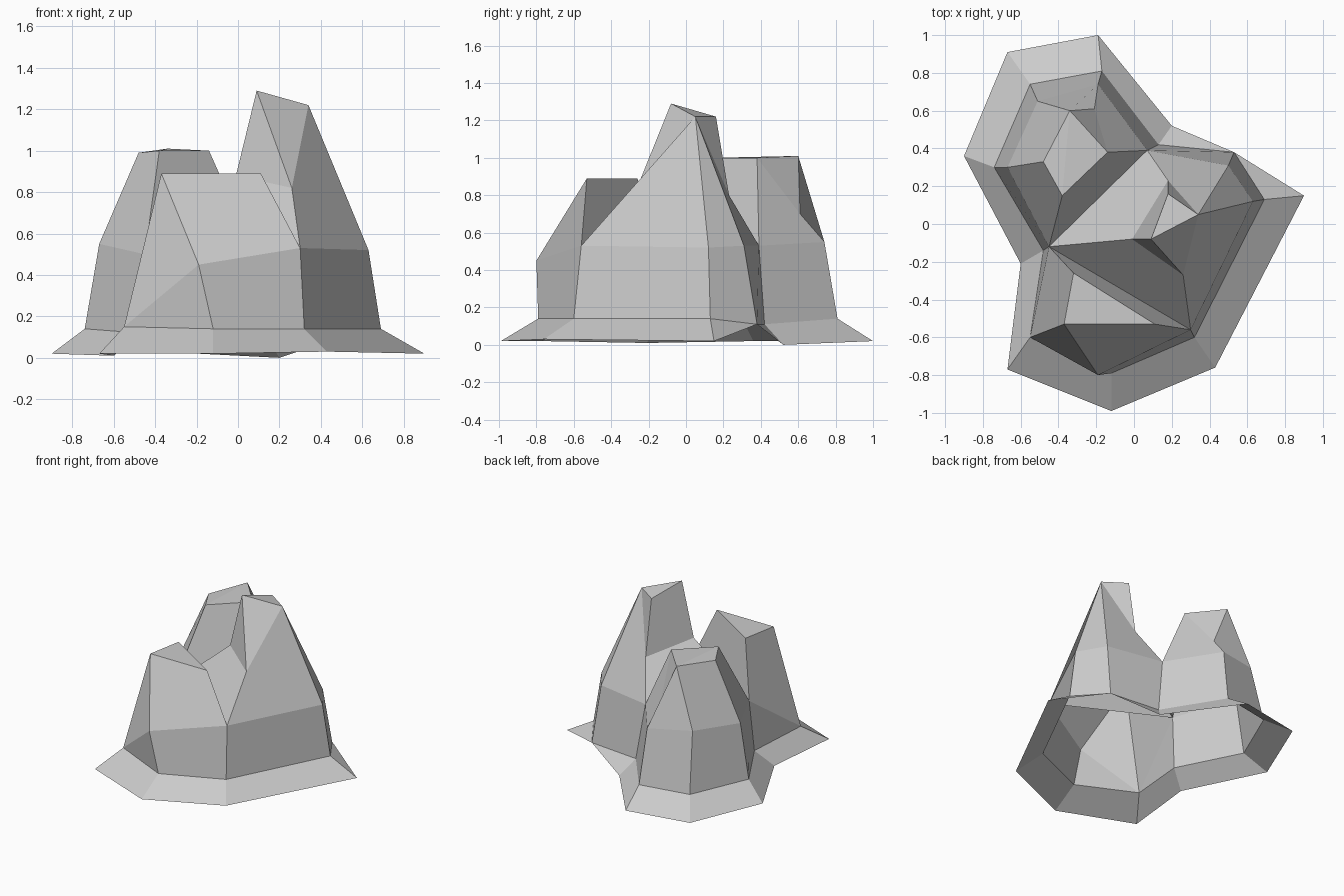
import bpy

if "Cube" in bpy.data.objects:
    bpy.data.objects.remove(bpy.data.objects["Cube"])


def loft(name, rings, cap_from=None):
    """Skin matching rings from bottom to top; repeated points collapse to triangles."""
    verts, faces = [], []

    def add(points):
        ids = []
        for p in points:
            if p not in verts:
                verts.append(p)
            i = verts.index(p)
            if i not in ids:
                ids.append(i)
        if len(ids) > 2:
            faces.append(ids)

    for low, high in zip(rings, rings[1:]):
        n = len(low)
        for i in range(n):
            j = (i + 1) % n
            add([low[i], low[j], high[j], high[i]])
    if cap_from is not None:  # fan the summit from one corner
        top = rings[-1]
        n = len(top)
        for i in range(1, n - 1):
            add([top[cap_from], top[(cap_from + i) % n], top[(cap_from + i + 1) % n]])
    mesh = bpy.data.meshes.new(name)
    mesh.from_pydata(verts, [], faces)
    mesh.update()
    obj = bpy.data.objects.new(name, mesh)
    bpy.context.collection.objects.link(obj)
    return obj


# Points where the lower cliff meets the peaks
front_left, front = (-.55, -.60, .15), (-.19, -.80, .45)
east, right, right_back = (.30, -.56, .53), (.63, .12, .52), (.50, .31, .53)
back_valley, back, back_left = (.07, .39, .53), (-.19, .74, .55), (-.51, .65, .58)
left, left_valley = (-.67, .30, .55), (-.45, -.12, .50)
shoulder = [front_left, front, east, right, right_back,
            back_valley, back, back_left, left, left_valley]

# Foot ring and spreading ground outline
ankle = [front_left, (-.12, -.79, .14), (.32, -.60, .14), (.69, .13, .14), (.53, .38, .11),
         (.13, .42, .11), (-.17, .81, .14), (-.55, .74, .14), (-.74, .30, .14), (-.48, -.14, .12)]
ground = [(-.67, -.77, .02), (-.12, -.99, .02), (.43, -.76, .03), (.90, .15, .02), (.53, .38, .11),
          (.20, .52, 0), (-.19, 1.0, .02), (-.67, .91, .02), (-.90, .36, .02), (-.60, -.21, .01)]
loft("rock_foot", [ground, ankle])
loft("lower_cliff", [ankle, shoulder])

# Back left peak, with a low ledge at the rear
loft("back_peak", [
    [left_valley, back_valley, back, back_left, left],
    [(-.38, .15, 1.0), (-.14, .38, 1.0), (-.21, .61, .70), (-.34, .60, 1.01), (-.48, .33, .99)],
], cap_from=3)

# Front peak with a flat triangular top
tip = (-.37, -.53, .89)
loft("front_peak", [
    [east, left_valley, front_left, front],
    [(.11, -.53, .89), (-.32, -.26, .89), tip, tip],
], cap_from=0)

# Tall right peak in two tiers
summit, ridge = (.09, -.08, 1.29), (.34, .05, 1.22)
loft("right_peak", [
    [left_valley, east, right, right_back, back_valley],
    [(-.01, -.08, .88), (.26, -.27, .82), ridge, ridge, (.18, .23, .80)],
    [summit, summit, ridge, ridge, (.18, .16, 1.22)],
], cap_from=0)
